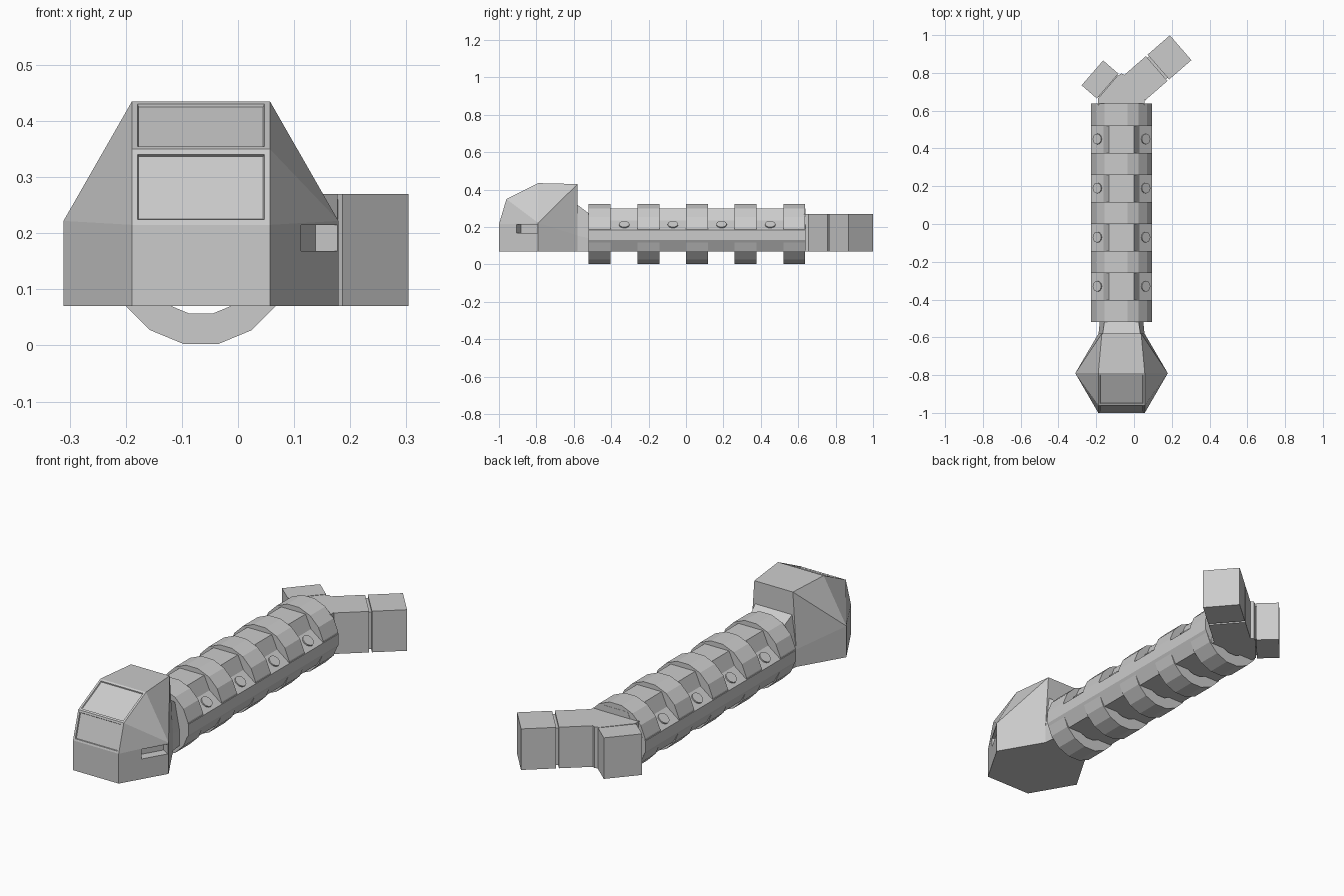
import bpy, bmesh, math
from mathutils import Vector

if "Cube" in bpy.data.objects:
    bpy.data.objects.remove(bpy.data.objects["Cube"])

CX = -0.066   # centre line of the hull
CZ = 0.163    # ring centre height


def finish(name, bm):
    bmesh.ops.recalc_face_normals(bm, faces=bm.faces[:])
    me = bpy.data.meshes.new(name)
    bm.to_mesh(me)
    bm.free()
    ob = bpy.data.objects.new(name, me)
    bpy.context.collection.objects.link(ob)
    return ob


def loft(name, sections, cyclic=False):
    """Skin equal-length point loops; cap the ends unless cyclic."""
    bm = bmesh.new()
    loops = [[bm.verts.new(p) for p in s] for s in sections]
    n = len(loops[0])
    pairs = list(zip(loops, loops[1:]))
    if cyclic:
        pairs.append((loops[-1], loops[0]))
    for a, b in pairs:
        for i in range(n):
            j = (i + 1) % n
            bm.faces.new((a[i], a[j], b[j], b[i]))
    if not cyclic:
        bm.faces.new(loops[0])
        bm.faces.new(loops[-1])
    return finish(name, bm)


def mirrored(half, y):
    """Half profile (dx, z) listed bottom to top -> full loop at depth y."""
    return ([(CX + x, y, z) for x, z in half] +
            [(CX - x, y, z) for x, z in reversed(half)])


def polygon(apothem, y, n=16):
    r = apothem / math.cos(math.pi / n)
    return [(CX + r * math.cos((i + .5) * math.tau / n), y,
             CZ + r * math.sin((i + .5) * math.tau / n)) for i in range(n)]


def block(name, centre, size, angle):
    bm = bmesh.new()
    bmesh.ops.create_cube(bm, size=1)
    for v in bm.verts:
        v.co = Vector(a * b for a, b in zip(v.co, size))
    ob = finish(name, bm)
    ob.location = centre
    ob.rotation_euler.z = angle
    return ob


# Cockpit: faceted hull with two sunken window panels
half = [(.123, -1, .07), (.123, -1, .215), (.123, -.96, .35),
        (.123, -.79, .435), (.104, -.58, .43), (.122, -.58, .155),
        (.122, -.58, .07), (.245, -.79, .07), (.245, -.79, .222)]
bm = bmesh.new()
for s in (1, -1):
    for x, y, z in half:
        bm.verts.new((CX + s * x, y, z))
bmesh.ops.convex_hull(bm, input=bm.verts[:])
bmesh.ops.dissolve_limit(bm, angle_limit=.01, verts=bm.verts[:], edges=bm.edges[:])
bmesh.ops.recalc_face_normals(bm, faces=bm.faces[:])
bm.normal_update()
windows = [f for f in bm.faces if abs(f.normal.x) < .01
           and f.normal.y < -.2 and f.normal.z > .1]
bmesh.ops.inset_individual(bm, faces=windows, thickness=.014)
bmesh.ops.inset_individual(bm, faces=windows, thickness=.003, depth=-.005)
cockpit = finish("cockpit", bm)

# Slot cut into the right cheek
edge = Vector((CX + .245, -.79))
along = Vector((.122, .21)).normalized()
inward = Vector((-along.y, along.x))
foot = [edge - along * t + inward * d
        for t, d in ((.133, -.02), (.004, -.02), (.004, .045), (.133, .045))]
cutter = loft("slot_cutter", [[(p.x, p.y, z) for p in foot] for z in (.168, .215)])
cutter.hide_render = True
mod = cockpit.modifiers.new("slot", 'BOOLEAN')
mod.object = cutter
mod.solver = 'EXACT'
bpy.context.view_layer.objects.active = cockpit
bpy.ops.object.modifier_apply(modifier=mod.name)
bpy.data.objects.remove(cutter)

# Neck between cockpit and body
loft("neck", [mirrored([(.122, .07), (.122, .155), (.1, .32)], -.582),
              mirrored([(.115, .07), (.115, .14), (.09, .27)], -.515)])

# Body core running through the rings
core = [(.127, .07), (.162, .131), (.162, .185), (.095, .235), (.066, .30)]
loft("body_core", [mirrored(core, -.518), mirrored(core, .638)])

# Five hollow ring ribs
for i in range(5):
    y0 = -.52 + i * .26
    y1 = y0 + .117
    loft(f"ring_{i + 1}", [polygon(.16, y0), polygon(.16, y1),
                           polygon(.106, y1), polygon(.106, y0)], cyclic=True)

# Portholes on the sloped shoulders between the rings
slope = Vector((.05, 0, .067)).normalized()
for i in range(4):
    for s in (1, -1):
        bm = bmesh.new()
        bmesh.ops.create_cone(bm, cap_ends=True, segments=12,
                              radius1=.028, radius2=.028, depth=.008)
        hole = finish("porthole", bm)
        hole.location = (CX + s * .128, -.33 + i * .26, .2135)
        hole.rotation_euler.y = s * math.atan2(slope.x, slope.z)

# Tail hub that splits into two branches
hub = [(-.19, .63), (.056, .63), (.056, .665), (-.045, .785),
       (-.066, .797), (-.087, .785), (-.19, .665)]
loft("tail_hub", [[(x, y, z) for x, y in hub] for z in (.07, .27)])

# Branch pods with thin recessed joints
A = math.radians(41)
d = Vector((math.cos(A), math.sin(A), 0))
e = Vector((-d.x, d.y, 0))
outer = Vector((.188, .882, .17))
block("right_pod_outer", outer, (.156, .174, .2), A)
block("right_pod_inner", outer - d * .168, (.156, .174, .2), A)
block("right_joint_outer", outer - d * .084, (.03, .15, .18), A)
block("right_joint_inner", outer - d * .252, (.03, .15, .18), A)
left = Vector((-.18, .765, .17))
block("left_pod", left, (.107, .174, .2), -A)
block("left_joint", left - e * .06, (.03, .15, .18), -A)
